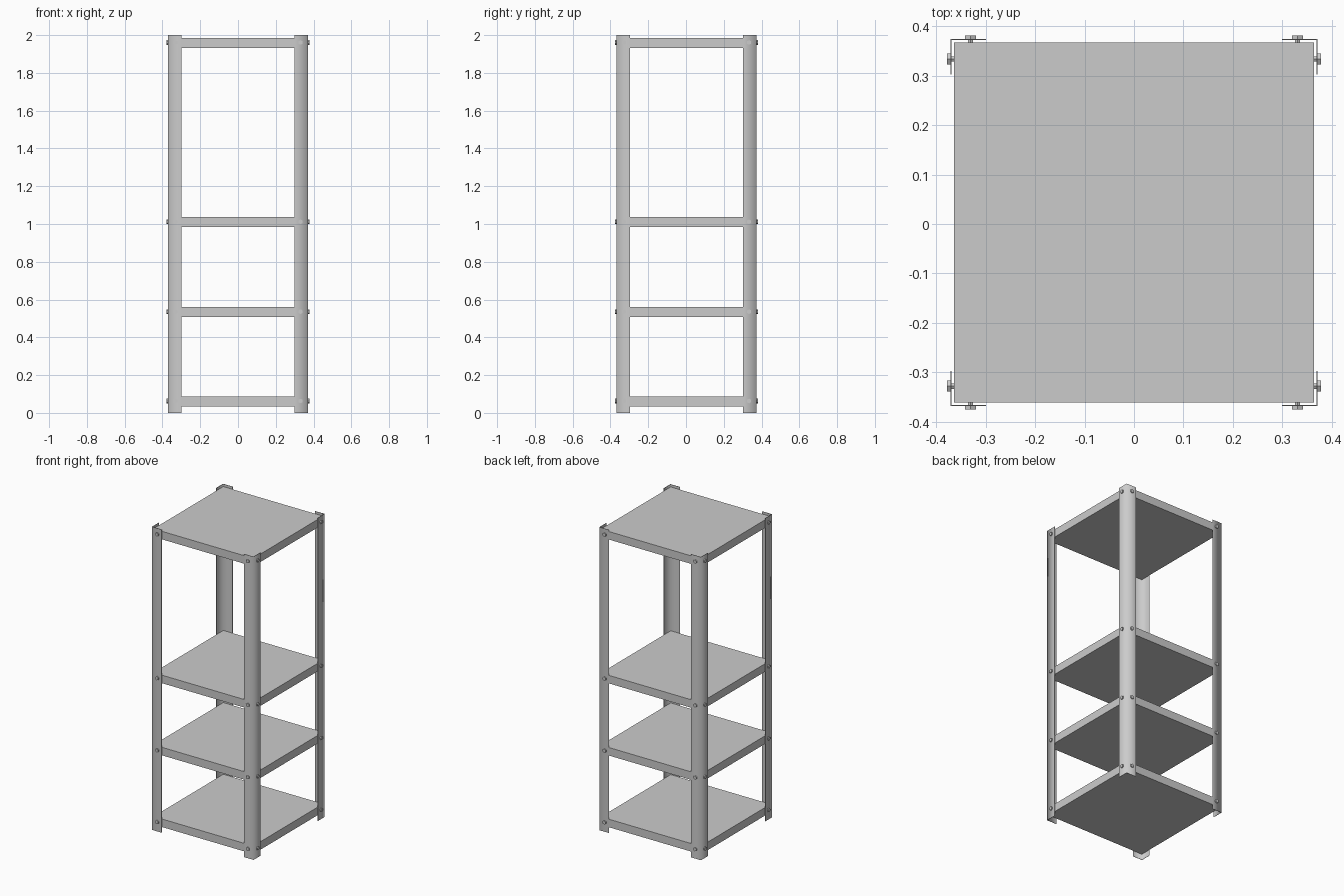
import bpy, bmesh, math
from mathutils import Matrix, Vector

if "Cube" in bpy.data.objects:
    bpy.data.objects.remove(bpy.data.objects["Cube"])

CY = 0.003                      # frame sits slightly towards the back
HALF = 0.371                    # outer half width of the post frame
LEG, WALL, HEIGHT = 0.071, 0.002, 2.0
SHELF_HALF, SHELF_T = 0.3645, 0.053
SHELF_Z = (0.061, 0.534, 1.010, 1.959)   # shelf mid heights
BOLT_R, BOLT_H, BOLT_POS = 0.0125, 0.007, 0.331


def finish(name, bm):
    bmesh.ops.recalc_face_normals(bm, faces=bm.faces[:])
    mesh = bpy.data.meshes.new(name)
    bm.to_mesh(mesh)
    bm.free()
    obj = bpy.data.objects.new(name, mesh)
    bpy.context.collection.objects.link(obj)
    return obj


def corner_post(name, sx, sy):
    """Thin angle section, softly shaded over its bend only."""
    profile = [(0, 0), (LEG, 0), (LEG, WALL), (WALL, WALL), (WALL, LEG), (0, LEG)]
    bm = bmesh.new()
    verts = [bm.verts.new((sx * (HALF - u), sy * (HALF - v) + CY, 0)) for u, v in profile]
    bends = {verts[0].co.to_tuple(4)[:2], verts[3].co.to_tuple(4)[:2]}
    base = bm.faces.new(verts)
    top = bmesh.ops.extrude_face_region(bm, geom=[base], use_keep_orig=True)["geom"]
    bmesh.ops.translate(bm, vec=(0, 0, HEIGHT),
                        verts=[g for g in top if isinstance(g, bmesh.types.BMVert)])
    for f in bm.faces:
        f.smooth = True
    for e in bm.edges:
        a, b = (v.co for v in e.verts)
        e.smooth = abs(a.z - b.z) > 1 and a.to_tuple(4)[:2] in bends
    return finish(name, bm)


def shelf(name, z):
    bm = bmesh.new()
    size = Matrix.Diagonal((SHELF_HALF * 2, SHELF_HALF * 2, SHELF_T, 1))
    bmesh.ops.create_cube(bm, size=1, matrix=Matrix.Translation((0, CY, z)) @ size)
    return finish(name, bm)


def bolt(name, centre, normal):
    """Hexagonal bolt head lying flat against a post, tip running into the shelf."""
    depth = BOLT_H + HALF - SHELF_HALF
    rot = normal.to_track_quat('Z', 'Y').to_matrix().to_4x4()
    spot = centre + normal * (BOLT_H - depth / 2)
    bm = bmesh.new()
    # head
    bmesh.ops.create_cone(bm, cap_ends=True, segments=6, radius1=BOLT_R, radius2=BOLT_R,
                          depth=BOLT_H,
                          matrix=Matrix.Translation(centre + normal * BOLT_H / 2) @ rot)
    # shank
    bmesh.ops.create_cone(bm, cap_ends=True, segments=6, radius1=BOLT_R / 2,
                          radius2=BOLT_R / 2, depth=depth - 0.001,
                          matrix=Matrix.Translation(spot - normal * 0.0005) @ rot)
    return finish(name, bm)


# Shelves
for i, z in enumerate(SHELF_Z, 1):
    shelf(f"shelf_{i}", z)

# Corner posts, each with two bolts per shelf
for sy, depth_name in ((-1, "front"), (1, "back")):
    for sx, side_name in ((-1, "left"), (1, "right")):
        corner = f"{depth_name}_{side_name}"
        corner_post(f"{corner}_post", sx, sy)
        for i, z in enumerate(SHELF_Z, 1):
            zb = z + 0.002
            bolt(f"{corner}_bolt_{i}_a",
                 Vector((sx * BOLT_POS, sy * HALF + CY, zb)), Vector((0, sy, 0)))
            bolt(f"{corner}_bolt_{i}_b",
                 Vector((sx * HALF, sy * BOLT_POS + CY, zb)), Vector((sx, 0, 0)))
